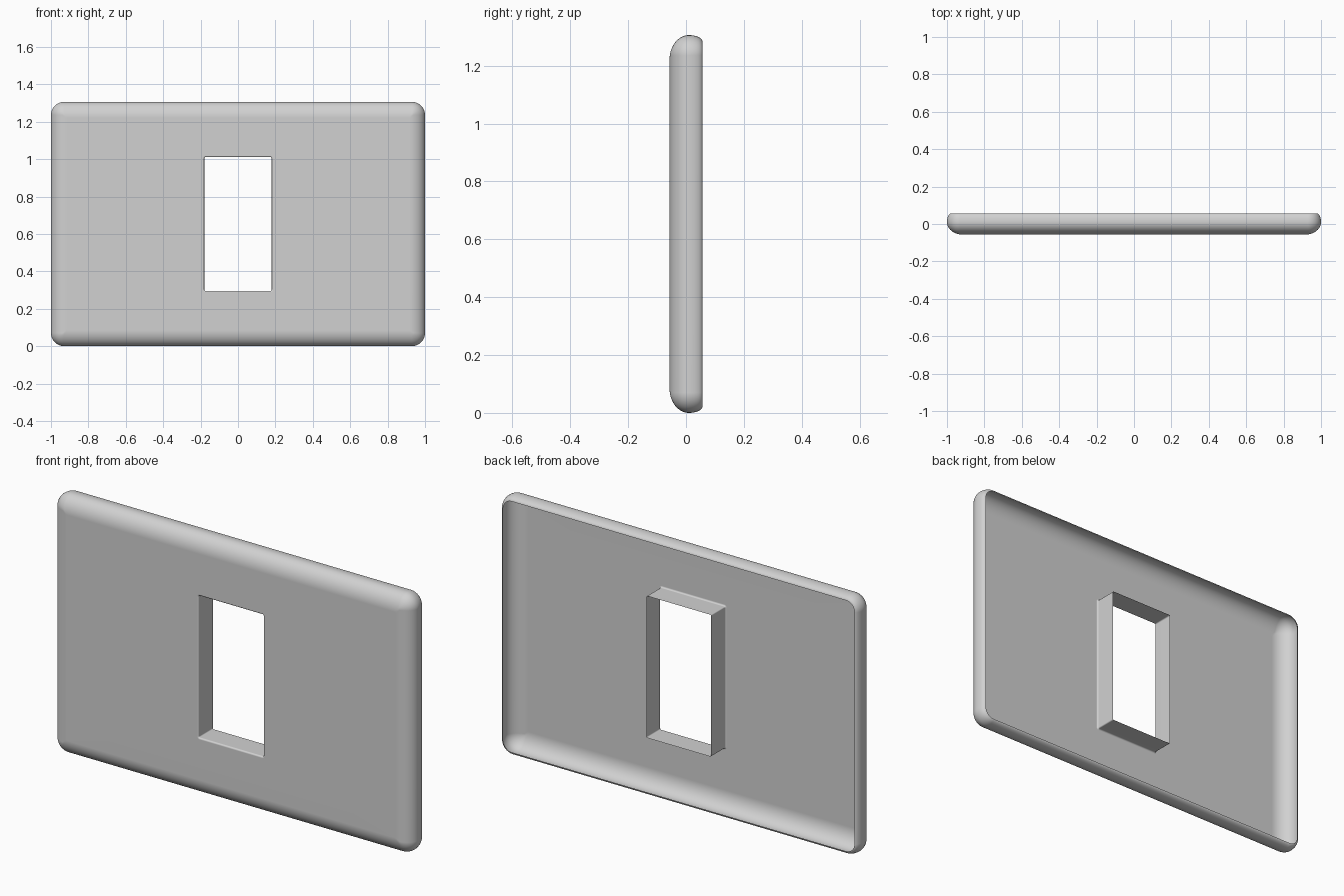
import bpy, bmesh, math

cube = bpy.data.objects.get("Cube")
if cube:
    bpy.data.objects.remove(cube, do_unlink=True)

HALF_W, HALF_H, HALF_D = 1.0, 0.653, 0.057     # outer half sizes
WIN_W, WIN_H = 0.18, 0.357                     # window half sizes
CORNER = 0.07                                  # outline corner radius
ARC = 8                                        # segments per rounded corner

grey = bpy.data.materials.new("plain_grey")
grey.use_nodes = True
colour = (0.64, 0.64, 0.64, 1)
grey.diffuse_color = colour
grey.node_tree.nodes["Principled BSDF"].inputs["Base Color"].default_value = colour


def ring(bm, half_w, half_h, radius, y):
    """Rounded rectangle of vertices in the plane at depth y."""
    verts = []
    for i, (sx, sz) in enumerate([(1, 1), (-1, 1), (-1, -1), (1, -1)]):
        for k in range(ARC + 1):
            a = math.pi / 2 * (i + k / ARC)
            x = sx * (half_w - radius) + radius * math.cos(a)
            z = sz * (half_h - radius) + radius * math.sin(a)
            verts.append(bm.verts.new((x, y, z + HALF_H)))
    return verts


def outer(bm, inset, y):
    return ring(bm, HALF_W - inset, HALF_H - inset, max(CORNER - inset, 0.006), y)


def window(bm, grow, y):
    return ring(bm, WIN_W + grow, WIN_H + grow, 0.006 + grow, y)


bm = bmesh.new()
rings = []

# Collar around the window, from its open back end to the front
rings.append(window(bm, 0, HALF_D))
FILLET = 0.008
for k in range(5):
    a = math.pi / 2 * k / 4
    rings.append(window(bm, FILLET * (1 - math.cos(a)),
                        -HALF_D + FILLET * (1 - math.sin(a))))

# Front rounding: a wide quarter ellipse out to the widest point
EDGE_Y, FRONT_INSET, BACK_INSET = 0.01, 0.085, 0.022
for k in range(13):
    a = math.pi / 2 * k / 12
    rings.append(outer(bm, FRONT_INSET * (1 - math.sin(a)),
                       EDGE_Y - (HALF_D + EDGE_Y) * math.cos(a)))

# Back rounding: a tighter curl to the open back rim
for k in range(1, 9):
    a = math.pi / 2 * k / 8
    rings.append(outer(bm, BACK_INSET * (1 - math.cos(a)),
                       EDGE_Y + (HALF_D - EDGE_Y) * math.sin(a)))

# Skin the rings into one thin, hollow-backed sheet
for a, b in zip(rings, rings[1:]):
    for i in range(len(a)):
        j = (i + 1) % len(a)
        bm.faces.new((a[i], a[j], b[j], b[i]))

mesh = bpy.data.meshes.new("cover_plate")
bm.to_mesh(mesh)
bm.free()
mesh.materials.append(grey)
plate = bpy.data.objects.new("cover_plate", mesh)
bpy.context.collection.objects.link(plate)

# Smooth rounding while the large faces stay flat
bpy.ops.object.select_all(action="DESELECT")
plate.select_set(True)
bpy.context.view_layer.objects.active = plate
bpy.ops.object.shade_smooth_by_angle(angle=math.radians(40))
weighted = plate.modifiers.new("flat_faces", "WEIGHTED_NORMAL")
weighted.keep_sharp = True
